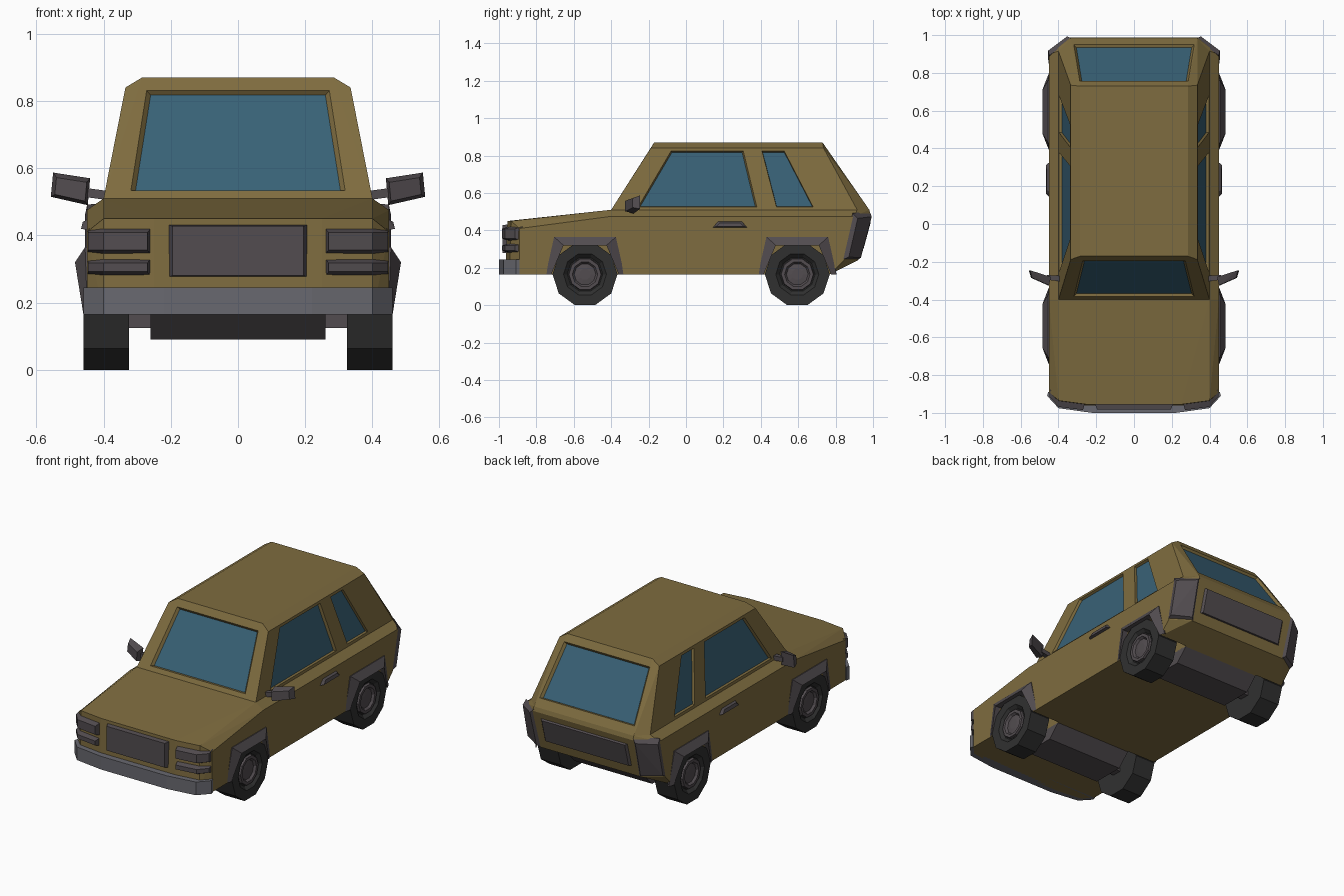
import bpy, bmesh, math
from mathutils import Vector
from mathutils.geometry import normal

if "Cube" in bpy.data.objects:
    bpy.data.objects.remove(bpy.data.objects["Cube"])


def material(name, r, g, b):
    m = bpy.data.materials.new(name)
    m.diffuse_color = (r, g, b, 1)
    m.use_nodes = True
    m.node_tree.nodes["Principled BSDF"].inputs["Base Color"].default_value = m.diffuse_color
    return m


PAINT = material("olive_paint", 0.21, 0.15, 0.05)
GLASS = material("blue_glass", 0.04, 0.12, 0.18)
TRIM = material("dark_trim", 0.085, 0.073, 0.08)
STEEL = material("bumper_grey", 0.14, 0.14, 0.16)
RUBBER = material("rubber", 0.03, 0.03, 0.03)


def finish(name, bm, mat):
    bmesh.ops.recalc_face_normals(bm, faces=bm.faces)
    me = bpy.data.meshes.new(name)
    bm.to_mesh(me)
    bm.free()
    ob = bpy.data.objects.new(name, me)
    bpy.context.collection.objects.link(ob)
    if mat:
        me.materials.append(mat)
    return ob


def hull(name, pts, mat=None, both=False, side=1):
    """Convex solid; both = one solid across the centre line, side = -1 mirrors it."""
    bm = bmesh.new()
    for x, y, z in pts:
        bm.verts.new((x * side, y, z))
        if both:
            bm.verts.new((-x * side, y, z))
    res = bmesh.ops.convex_hull(bm, input=bm.verts)
    junk = [v for v in res["geom_interior"] if isinstance(v, bmesh.types.BMVert)]
    bmesh.ops.delete(bm, geom=junk, context='VERTS')
    bmesh.ops.dissolve_limit(bm, angle_limit=0.01, verts=bm.verts, edges=bm.edges)
    return finish(name, bm, mat)


def slab(name, pts, d0, d1, s0, s1, mat=None, side=1):
    """Panel on a flat outline: depth d0..d1 along the outward normal, scaled s0..s1."""
    pts = [Vector(p) for p in pts]
    c = sum(pts, Vector()) / len(pts)
    n = normal(pts[:4])
    if n.dot(c - Vector((0, 0.1, 0.4))) < 0:
        n = -n
    both = [c + (p - c) * s + n * d for s, d in ((s0, d0), (s1, d1)) for p in pts]
    return hull(name, both, mat, side=side)


def loft(name, rings, mat, closed=True):
    bm = bmesh.new()
    vs = [[bm.verts.new(p) for p in r] for r in rings]
    n = len(rings[0])
    for a, b in zip(vs, vs[1:]):
        for i in range(n if closed else n - 1):
            j = (i + 1) % n
            bm.faces.new((a[i], a[j], b[j], b[i]))
    if closed:
        bm.faces.new(vs[0])
        bm.faces.new(vs[-1])
    return finish(name, bm, mat)


def lathe(name, profile, y, z, side, mat, n=10):
    angles = [math.tau * i / n for i in range(n)]
    return loft(name, [[(x * side, y + r * math.cos(a), z + r * math.sin(a))
                        for a in angles] for r, x in profile], mat)


def cut(target, cutter):
    cutter.hide_render = True
    mod = target.modifiers.new("cut", 'BOOLEAN')
    mod.operation = 'DIFFERENCE'
    mod.solver = 'EXACT'
    mod.object = cutter
    with bpy.context.temp_override(object=target, active_object=target):
        bpy.ops.object.modifier_apply(modifier="cut")
    bpy.data.objects.remove(cutter)


# lower body with hood, shoulder chamfer and cut-off corners
body = hull("body", [
    (0.25, -0.955, 0.45), (0.40, -0.935, 0.45), (0.45, -0.89, 0.41),
    (0.25, -0.965, 0.165), (0.40, -0.945, 0.165), (0.45, -0.89, 0.165),
    (0.40, -0.40, 0.51), (0.45, -0.40, 0.475),
    (0.40, 0.915, 0.51), (0.335, 0.98, 0.51), (0.45, 0.90, 0.475), (0.34, 0.987, 0.485),
    (0.45, 0.845, 0.24), (0.34, 0.92, 0.24), (0.45, 0.77, 0.165)], PAINT, both=True)

# cabin
cabin = hull("cabin", [
    (0.40, -0.40, 0.51), (0.285, -0.17, 0.87), (0.335, -0.188, 0.84),
    (0.285, 0.73, 0.87), (0.335, 0.735, 0.84), (0.40, 0.915, 0.51), (0.335, 0.98, 0.51)],
    PAINT, both=True)


# recessed windows
def window(name, pts, side=1, edge=1.09):
    cut(cabin, slab("cutter", pts, 0.015, -0.015, edge, 1.0, side=side))
    slab(name, pts, -0.03, -0.0145, 1.0, 1.0, GLASS, side)


def wind(x, z):
    return (x, -0.40 + 0.639 * (z - 0.51), z)


def rear(x, z):
    return (x, 0.98 - 0.694 * (z - 0.51), z)


def flank(y, z):
    return (0.40 - 0.197 * (z - 0.51), y, z)


window("windshield", [wind(-0.305, 0.54), wind(0.305, 0.54), wind(0.26, 0.825), wind(-0.26, 0.825)])
window("rear_window", [rear(-0.305, 0.56), rear(0.305, 0.56), rear(0.275, 0.825), rear(-0.275, 0.825)])
for s in (1, -1):
    window("front_side_window", [flank(-0.245, 0.53), flank(0.37, 0.53), flank(0.30, 0.82), flank(-0.075, 0.82)], s, 1.06)
    window("rear_side_window", [flank(0.485, 0.53), flank(0.675, 0.53), flank(0.525, 0.82), flank(0.41, 0.82)], s, 1.06)

# wheels, arches and axles
arch_in = [(-0.18, 0.165), (-0.115, 0.32), (0.115, 0.32), (0.18, 0.165)]
arch_out = [(-0.21, 0.165), (-0.165, 0.365), (0.165, 0.365), (0.21, 0.165)]
flare_x = [0.46, 0.485, 0.485, 0.46]
for end, c in (("front", -0.54), ("rear", 0.595)):
    well = arch_in + [(-0.19, 0.1), (0.19, 0.1)]
    for s in (1, -1):
        cut(body, hull("cutter", [(x, c + y, z) for x in (0.26, 0.6) for y, z in well], side=s))
        loft(end + "_wheel_flare", [
            [(0.44 * s, c + y, z) for y, z in arch_out],
            [((0.448 if z < 0.2 else 0.455) * s, c + y, z) for y, z in arch_out],
            [(x * s, c + y, z) for x, (y, z) in zip(flare_x, arch_in)],
            [(0.40 * s, c + y, z) for y, z in arch_in]], TRIM, closed=False)
        lathe(end + "_tire", [(0.1, 0.325), (0.1735, 0.325), (0.1735, 0.46), (0.115, 0.46),
                              (0.095, 0.44), (0.02, 0.44)], c, 0.165, s, RUBBER)
        lathe(end + "_rim", [(0.09, 0.435), (0.086, 0.455), (0.068, 0.455), (0.058, 0.442),
                             (0.03, 0.446)], c, 0.165, s, TRIM)
    hull(end + "_axle_housing", [(0.26, c + y, z) for y, z in
         ((-0.18, 0.17), (0.18, 0.17), (-0.10, 0.09), (0.10, 0.09))], TRIM, both=True)
    hull(end + "_axle", [(0.33, c + y, z) for y in (-0.03, 0.03) for z in (0.125, 0.165)], TRIM, both=True)

# front bumper and grille
hull("front_bumper", [(x, y, z) for z in (0.165, 0.245) for x, y in
     ((0.22, -1.0), (0.40, -0.975), (0.46, -0.91), (0.455, -0.89))], STEEL, both=True)
slab("grille", [(x, -0.955, z) for x, z in ((-0.21, 0.275), (0.21, 0.275), (0.21, 0.433), (-0.21, 0.433))],
     -0.01, 0.027, 1.0, 0.93, TRIM)

# rear panel
def tail(x, z):
    return (x, 0.92 + 0.272 * (z - 0.24), z)


slab("rear_panel", [tail(-0.30, 0.30), tail(0.30, 0.30), tail(0.30, 0.45), tail(-0.30, 0.45)],
     -0.01, 0.012, 1.0, 0.93, TRIM)

for s in (1, -1):
    # twin headlamps wrapping the corner
    for z0, z1 in ((0.345, 0.42), (0.28, 0.33)):
        hull("headlamp",
             [(x, y, z) for z in (z0, z1) for x, y in ((0.26, -0.95), (0.40, -0.935), (0.445, -0.875))] +
             [(x, y, z) for z in (z0 + 0.012, z1 - 0.012)
              for x, y in ((0.27, -0.985), (0.40, -0.968), (0.447, -0.915))], TRIM, side=s)
    # tail lamp on the rear corner
    slab("tail_lamp", [(0.452, 0.90, 0.485), (0.335, 0.987, 0.495), (0.33, 0.92, 0.24), (0.452, 0.845, 0.245)],
         -0.01, 0.02, 1.04, 0.86, TRIM, s)
    # door handle
    hull("door_handle", [(0.445, 0.14, 0.415), (0.445, 0.33, 0.415), (0.445, 0.17, 0.45), (0.445, 0.30, 0.45),
                         (0.467, 0.16, 0.42), (0.467, 0.31, 0.42), (0.462, 0.18, 0.44), (0.462, 0.29, 0.44)],
         TRIM, side=s)
    # side mirror
    hull("mirror_arm", [(x, y, z + dz) for x, y, z in ((0.385, -0.305, 0.505), (0.385, -0.275, 0.505),
                        (0.46, -0.295, 0.515), (0.46, -0.27, 0.515)) for dz in (0, 0.027)], TRIM, side=s)
    hull("mirror_head", [(0.44, -0.28, 0.57), (0.447, -0.28, 0.49), (0.55, -0.245, 0.587), (0.557, -0.245, 0.515),
                         (0.45, -0.325, 0.558), (0.455, -0.325, 0.502), (0.54, -0.285, 0.572), (0.545, -0.285, 0.522)],
         TRIM, side=s)
